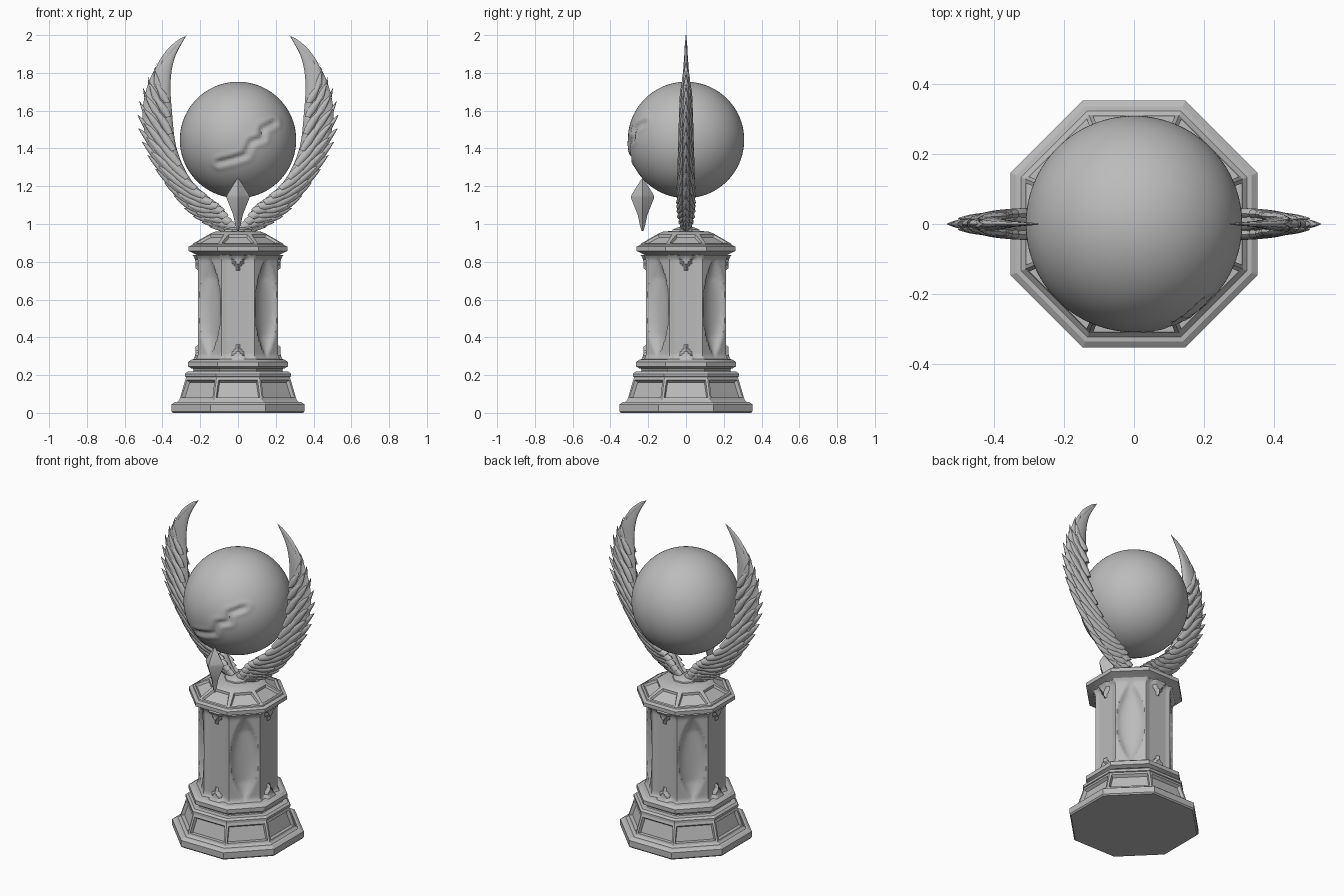
import bpy, bmesh, math
from mathutils import Vector

if "Cube" in bpy.data.objects:
    bpy.data.objects.remove(bpy.data.objects["Cube"])

stone = bpy.data.materials.new("grey stone")
stone.diffuse_color = (0.5, 0.5, 0.5, 1)
stone.use_nodes = True
stone.node_tree.nodes["Principled BSDF"].inputs["Base Color"].default_value = stone.diffuse_color
C8 = math.cos(math.pi / 8)


def finish(bm, name, angle=30):
    bmesh.ops.remove_doubles(bm, verts=bm.verts, dist=1e-5)
    bmesh.ops.recalc_face_normals(bm, faces=bm.faces)
    me = bpy.data.meshes.new(name)
    bm.to_mesh(me)
    bm.free()
    me.materials.append(stone)
    ob = bpy.data.objects.new(name, me)
    bpy.context.collection.objects.link(ob)
    bpy.ops.object.select_all(action='DESELECT')
    ob.select_set(True)
    bpy.context.view_layer.objects.active = ob
    bpy.ops.object.shade_smooth_by_angle(angle=math.radians(angle))
    return ob


def loft(bm, rings):
    """Skin closed rings of points and cap both ends; returns the side bands."""
    vs = [[bm.verts.new(p) for p in r] for r in rings]
    n = len(vs[0])
    bands = [[bm.faces.new((a[i], a[(i + 1) % n], b[(i + 1) % n], b[i])) for i in range(n)]
             for a, b in zip(vs, vs[1:])]
    bm.faces.new(vs[0][::-1])
    bm.faces.new(vs[-1])
    return bands


def ring(apothem, z, n=8, turn=math.pi / 8):
    r = apothem / math.cos(math.pi / n) if n == 8 else apothem
    return [Vector((r * math.cos(turn + i * math.tau / n),
                    r * math.sin(turn + i * math.tau / n), z)) for i in range(n)]


def octagon(name, profile, panel=None, thick=0.02, depth=-0.015):
    """Stacked octagon profile; one band may carry recessed panels."""
    bm = bmesh.new()
    bands = loft(bm, [ring(a, z) for a, z in profile])
    if panel is not None:
        bmesh.ops.recalc_face_normals(bm, faces=bm.faces)
        bmesh.ops.inset_individual(bm, faces=bands[panel], thickness=thick, depth=0)
        bmesh.ops.inset_individual(bm, faces=bands[panel], thickness=0.01, depth=depth)
    return finish(bm, name, 25)


# Plinth, mouldings and cap
octagon("plinth_foot", [(.345, 0), (.352, .008), (.352, .045), (.335, .057), (.31, .06)])
octagon("plinth_flare", [(.325, .055), (.31, .07), (.276, .185), (.27, .2)], 1, .016, -.018)
octagon("plinth_ledge", [(.265, .185), (.28, .192), (.28, .207), (.268, .218), (.23, .22)])
octagon("plinth_neck", [(.245, .21), (.235, .225), (.245, .25)])
octagon("column_base_ledge", [(.245, .235), (.264, .245), (.264, .27), (.245, .283), (.2, .288)])
octagon("column_crown", [(.205, .815), (.215, .835), (.245, .85), (.262, .857), (.262, .88),
                         (.245, .888), (.2, .89)])
octagon("cap", [(.246, .88), (.24, .895), (.145, .95), (.12, .96), (.06, .964)], 1, .016, -.012)

# Column: pointed hollows on diagonal sides, small leaf points on the square sides
bm = bmesh.new()
NU, NV = 16, 48
rings = []
for j in range(NV + 1):
    v = 2 * j / NV - 1
    z = .28 + .555 * j / NV
    flare = .014 * max(0, (abs(v) - .88) / .12) ** 2
    pts = []
    for k in range(8):
        a = k * math.pi / 4
        nrm = Vector((math.cos(a), math.sin(a), 0))
        tan = Vector((-nrm.y, nrm.x, 0))
        for i in range(NU):
            u = 2 * i / NU - 1
            if k % 2:
                half = .9 * max(0, 1 - abs(v / .96) ** 2.2)
                x = abs(u) / half if half > .01 else 1
                out = -.032 * max(0, 1 - x * x) ** .6 * min(1, half * 1.6)
            else:
                tip = (abs(v) - .74) / .26
                out = .014 if abs(u) < .5 * tip else -.005 * (abs(u) < .8)
            ap = .212 + flare
            pts.append(nrm * (ap + out) + tan * (u * ap * math.tan(math.pi / 8)) + Vector((0, 0, z)))
    rings.append(pts)
loft(bm, rings)
finish(bm, "column", 40)

# Globe with an irregular carved crack on the front
bm = bmesh.new()
R, CZ = .308, 1.445
bmesh.ops.create_uvsphere(bm, u_segments=128, v_segments=80, radius=R)
crack = [Vector(p) for p in [(-.1, -.12), (-.02, -.1), (.04, -.08), (.07, -.01), (.13, .01),
                             (.13, .06), (.19, .09)]]
for vert in bm.verts:
    c = vert.co
    if c.y < 0:
        q = Vector((c.x, c.z))
        dist = 1.0
        for a, b in zip(crack, crack[1:]):
            t = max(0, min(1, (q - a).dot(b - a) / (b - a).length_squared))
            dist = min(dist, (q - a.lerp(b, t)).length)
        dent = .013 * math.exp(-(dist / .012) ** 2) - .004 * math.exp(-((dist - .03) / .01) ** 2)
        vert.co = c * (1 - dent / R)
    vert.co.z += CZ
finish(bm, "globe", 60)

# Hanging four-sided gem
bm = bmesh.new()
prof = [(.004, .962), (.013, .99), (.026, 1.05), (.062, 1.14), (.058, 1.155), (.03, 1.2), (.006, 1.238)]
loft(bm, [[p + Vector((0, -.23, 0)) for p in ring(r, z, 4, 0)] for r, z in prof])
finish(bm, "gem", 35)

# Wing outline: paired inner and outer edge points (x, z), root to tip
INNER = [(.0, .965), (.045, 1.02), (.085, 1.09), (.15, 1.14), (.25, 1.235), (.325, 1.4),
         (.35, 1.6), (.357, 1.75), (.335, 1.88), (.272, 2.0)]
OUTER = [(.03, .955), (.09, .965), (.17, 1.0), (.27, 1.075), (.385, 1.22), (.48, 1.38),
         (.525, 1.54), (.505, 1.7), (.43, 1.85), (.276, 1.997)]


def spline(points, t):
    """Catmull-Rom through the points."""
    s = max(0, min(.99999, t)) * (len(points) - 1)
    i = int(s)
    s -= i
    p = [Vector(points[max(0, min(len(points) - 1, i + o))]) for o in (-1, 0, 1, 2)]
    return .5 * (2 * p[1] + (p[2] - p[0]) * s + (2 * p[0] - 5 * p[1] + 4 * p[2] - p[3]) * s * s
                 + (3 * p[1] - p[0] - 3 * p[2] + p[3]) * s ** 3)


def on_wing(t, f):
    return spline(INNER, t).lerp(spline(OUTER, t), f)


def thickness(t):
    return spline([(.026, 0), (.045, 0), (.048, 0), (.042, 0), (.034, 0), (.022, 0), (.003, 0)], t).x


def feather(bm, t0, dt, f0, f1, width, y, thick):
    """Flattened blade swept over the wing surface, ending in a point."""
    rings = []
    for s in range(9):
        s /= 8
        t = t0 + dt * s
        p = on_wing(t, f0 + (f1 - f0) * s ** 1.2)
        q = on_wing(t + .01, f0 + (f1 - f0) * s ** 1.2) - on_wing(t - .01, f0)
        side = Vector((q.y, -q.x)).normalized()
        w = width * max(.03, math.sin(math.pi * (.22 + .78 * s)) ** .7)
        h = thick * max(.05, 1 - s ** 3)
        rings.append([Vector((p.x + side.x * w * math.cos(a), y * (1 - .15 * s) + h * math.sin(a),
                              p.y + side.y * w * math.cos(a)))
                      for a in [k * math.pi / 4 for k in range(8)]])
    loft(bm, rings)


def mirrored(ob):
    ob.modifiers.new("mirror", 'MIRROR')
    return ob


# Wing core with a thick leading arm along the inner edge
bm = bmesh.new()
rings = []
for j in range(49):
    t = j / 48
    pts = []
    for k in range(16):
        a = k * math.tau / 16
        f = .44 - .44 * math.cos(a)
        p = on_wing(t, f)
        bulge = thickness(t) * (.85 - .35 * f) * math.sin(a)
        pts.append(Vector((p.x, bulge, p.y)))
    rings.append(pts)
loft(bm, rings)
mirrored(finish(bm, "wing_core", 50))

# Feather rows: long rim blades, then shorter coverts on both faces
bm = bmesh.new()
for i in range(17):
    t = .06 + .8 * i / 16
    feather(bm, t, .135, .5, 1.04, .034 - .016 * t, 0, thickness(t) * .5)
for f0, f1, count, last, lift in [(.38, .86, 15, .76, .5), (.12, .6, 14, .7, .72)]:
    for i in range(count):
        t = .05 + (last - .05) * i / (count - 1)
        for s in (-1, 1):
            feather(bm, t, .1, f0, f1, .026 - .008 * t, s * thickness(t) * lift, thickness(t) * .36)
mirrored(finish(bm, "wing_feathers", 50))

# Knob joining the wing roots to the cap
octagon("wing_root", [(.075, .955), (.07, .97), (.045, .982), (.02, .985)])
